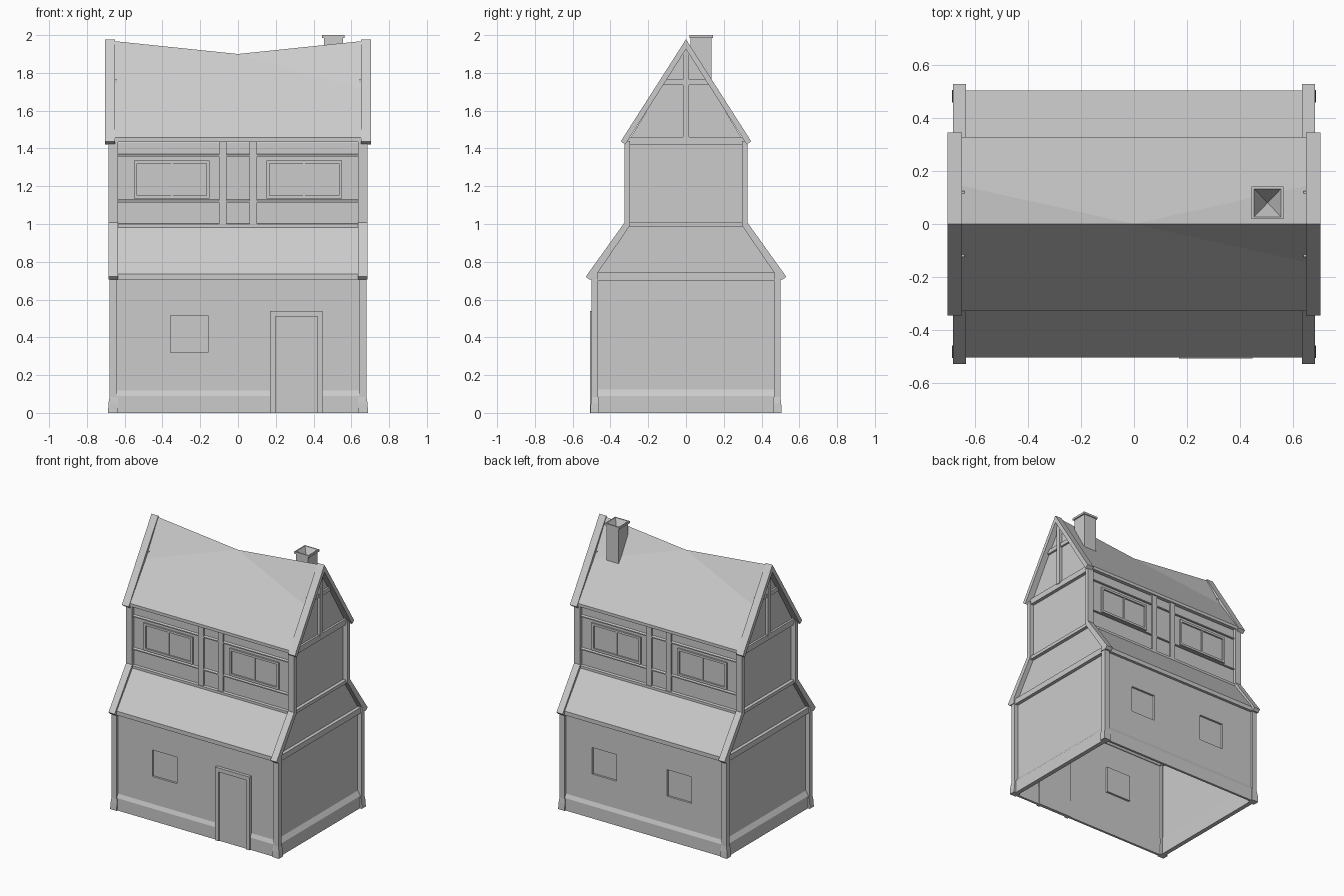
import bpy, bmesh

old = bpy.data.objects.get("Cube")
if old:
    bpy.data.objects.remove(old, do_unlink=True)

grey = bpy.data.materials.new("plain_grey")
grey.use_nodes = True
COLOUR = (0.6, 0.6, 0.6, 1)
grey.diffuse_color = COLOUR
grey.node_tree.nodes["Principled BSDF"].inputs["Base Color"].default_value = COLOUR


def finish(name, bm):
    bmesh.ops.recalc_face_normals(bm, faces=bm.faces)
    mesh = bpy.data.meshes.new(name)
    bm.to_mesh(mesh)
    bm.free()
    mesh.materials.append(grey)
    ob = bpy.data.objects.new(name, mesh)
    bpy.context.collection.objects.link(ob)
    return ob


def loft(name, rings, cap=True):
    """Join equal-length rings of points into one skin."""
    bm = bmesh.new()
    loops = [[bm.verts.new(p) for p in r] for r in rings]
    n = len(loops[0])
    for a, b in zip(loops, loops[1:]):
        for i in range(n):
            j = (i + 1) % n
            bm.faces.new((a[i], a[j], b[j], b[i]))
    if cap:
        bm.faces.new(loops[0])
        bm.faces.new(loops[-1])
    return finish(name, bm)


def prism(name, yz, x0, x1):
    return loft(name, [[(x, y, z) for y, z in yz] for x in (x0, x1)])


def prism_y(name, xz, y0, y1):
    return loft(name, [[(x, y, z) for x, z in xz] for y in (y0, y1)])


def box(name, x0, x1, y0, y1, z0, z1):
    return prism(name, [(y0, z0), (y1, z0), (y1, z1), (y0, z1)], x0, x1)


def mirror_y(pts):
    return pts + [(-y, z) for y, z in reversed(pts)]


# House shell with shallow window recesses and an open underside
shell = prism("house_walls", mirror_y([(0.485, 0), (0.485, 0.71), (0.305, 0.985),
                                       (0.305, 1.43), (0.02, 1.86)]), -0.65, 0.65)
cutters = []
for x, s in ((-0.258, -1), (0.325, 1), (-0.285, 1)):
    cutters.append(box("window_cutter", x - 0.1, x + 0.1, s * 0.47, s * 0.6, 0.32, 0.515))
for c in cutters:
    c.hide_render = True
    mod = shell.modifiers.new("window_recess", 'BOOLEAN')
    mod.operation = 'DIFFERENCE'
    mod.solver = 'EXACT'
    mod.object = c
deps = bpy.context.evaluated_depsgraph_get()
cut_mesh = bpy.data.meshes.new_from_object(shell.evaluated_get(deps))
shell.modifiers.clear()
shell.data = cut_mesh
for c in cutters:
    bpy.data.objects.remove(c, do_unlink=True)
bm = bmesh.new()
bm.from_mesh(cut_mesh)
floor = [f for f in bm.faces if f.calc_center_median().z < 0.001]
bmesh.ops.delete(bm, geom=floor, context='FACES')
bm.to_mesh(cut_mesh)
bm.free()

# Sagging main roof
bm = bmesh.new()
mid = bm.verts.new((0, 0, 1.9))
ends = {sx: bm.verts.new((sx * 0.655, 0, 1.968)) for sx in (-1, 1)}
for sy in (-1, 1):
    eave, lip, inner, edge = {}, {}, {}, {}
    for sx in (-1, 1):
        x = sx * 0.655
        edge[sx] = bm.verts.new((x, sy * 0.145, 1.715))
        eave[sx] = bm.verts.new((x, sy * 0.328, 1.457))
        lip[sx] = bm.verts.new((x, sy * 0.328, 1.435))
        inner[sx] = bm.verts.new((x, sy * 0.3, 1.435))
        bm.faces.new((mid, edge[sx], ends[sx]))
    bm.faces.new((mid, edge[-1], eave[-1], eave[1], edge[1]))
    for a, b in ((eave, lip), (lip, inner)):
        bm.faces.new((a[-1], a[1], b[1], b[-1]))
finish("main_roof", bm)

for s in (-1, 1):
    side = "front" if s < 0 else "back"

    def yz(pts):
        return [(s * y, z) for y, z in pts]

    # Lower lean-to roof, base board and wall rails
    prism(side + "_skirt_roof", yz([(0.505, 0.705), (0.505, 0.735), (0.32, 0.985),
                                    (0.3, 0.985), (0.48, 0.705)]), -0.645, 0.645)
    prism(side + "_base_board", yz([(0.48, 0), (0.497, 0), (0.497, 0.09), (0.48, 0.13)]),
          -0.645, 0.645)
    prism(side + "_sill_rail", yz([(0.3, 0.975), (0.322, 0.98), (0.322, 1.0), (0.3, 1.005)]),
          -0.64, 0.64)
    for z in (1.115, 1.357):
        prism(side + "_wall_rail", yz([(0.3, z), (0.316, z), (0.316, z + 0.008),
                                       (0.3, z + 0.018)]), -0.64, 0.64)
    # Paired studs and two-pane upper windows
    for m in (-1, 1):
        box(side + "_stud", m * 0.06, m * 0.1, s * 0.3, s * 0.318, 0.99, 1.44)
        cx, w, z0, z1, t = m * 0.35, 0.2, 1.135, 1.335, 0.016
        for x in (cx - w, cx + w - t):
            box(side + "_window_jamb", x, x + t, s * 0.3, s * 0.316, z0, z1)
        box(side + "_window_mullion", cx - 0.006, cx + 0.006, s * 0.3, s * 0.312, z0, z1)
        for z in (z0, z1 - t):
            box(side + "_window_rail", cx - w, cx + w, s * 0.3, s * 0.316, z, z + t)

# Door with surround
for x in (0.17, 0.42):
    box("door_post", x, x + 0.028, -0.508, -0.475, 0, 0.54)
box("door_lintel", 0.17, 0.448, -0.508, -0.475, 0.51, 0.54)
box("door_panel", 0.195, 0.425, -0.499, -0.475, 0, 0.515)

# Timbered end walls
for m in (-1, 1):
    end = "left" if m > 0 else "right"
    a, b = m * 0.635, m * 0.685
    prism(end + "_gable_panel", [(0.31, 1.43), (0, 1.94), (-0.31, 1.43)], m * 0.64, m * 0.66)
    for s in (-1, 1):
        def yz(pts):
            return [(s * y, z) for y, z in pts]
        box(end + "_corner_post", m * 0.64, m * 0.68, s * 0.465, s * 0.5, 0.05, 0.72)
        loft(end + "_post_foot", [[(m * x, s * y, z) for x, y in
                                   ((0.635, 0.46), (o, 0.46), (o, q), (0.635, q))]
                                  for z, o, q in ((0, 0.688, 0.506), (0.05, 0.686, 0.504),
                                                  (0.085, 0.68, 0.5))])
        # Bent timber rising from the low eave to the high one
        prism(end + "_side_timber", yz([(0.53, 0.722), (0.325, 1.008), (0.325, 1.44), (0.296, 1.44),
                                        (0.296, 0.992), (0.465, 0.745), (0.465, 0.705),
                                        (0.512, 0.705)]), a, b)
        prism(end + "_bargeboard", yz([(0, 1.978), (0.345, 1.438), (0.322, 1.42), (0, 1.925)]),
              m * 0.65, m * 0.705)
    for y, z0, z1 in ((0.47, 0.7, 0.742), (0.3, 0.983, 1.007), (0.318, 1.418, 1.46)):
        box(end + "_cross_beam", m * 0.64, m * 0.675, -y, y, z0, z1)
    box(end + "_gable_tie", m * 0.64, m * 0.674, -0.125, 0.125, 1.735, 1.765)
    box(end + "_king_post", m * 0.64, m * 0.68, -0.017, 0.017, 1.45, 1.935)
    prism_y(end + "_base_board", [(m * 0.64, 0), (m * 0.672, 0), (m * 0.672, 0.09),
                                  (m * 0.645, 0.13)], -0.468, 0.468)

# Chimney with a flared cap and a hollow, pointed flue
rings = ((0.05, 0.055, 1.6), (0.05, 0.055, 1.985), (0.06, 0.062, 1.985),
         (0.06, 0.062, 2.0), (0.051, 0.053, 2.0), (0.001, 0.001, 1.9))
loft("chimney", [[(0.505 + i * w, 0.08 + j * d, z)
                  for i, j in ((-1, -1), (1, -1), (1, 1), (-1, 1))]
                 for w, d, z in rings])
